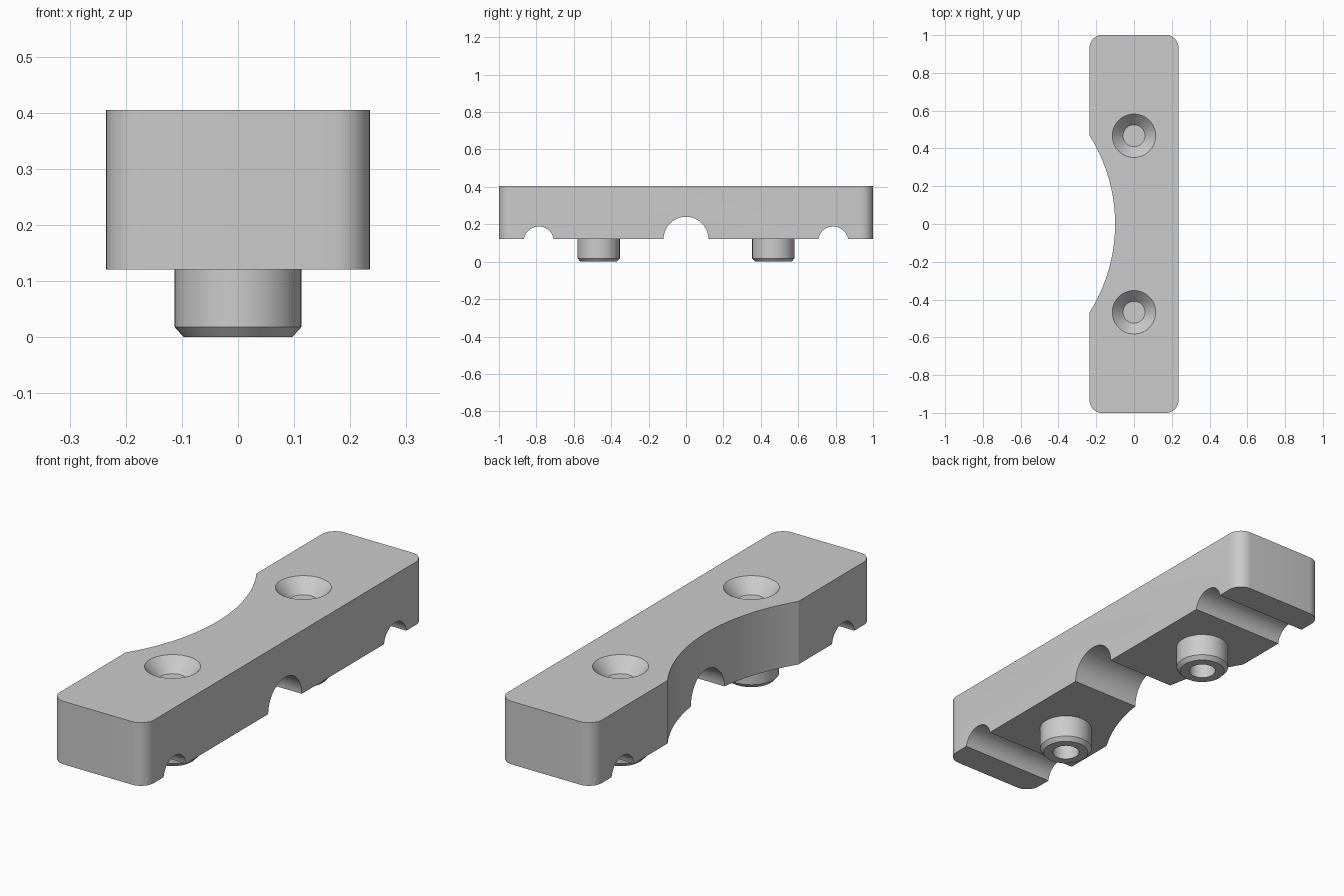
import bpy, bmesh, math
from mathutils import Matrix, Vector

if "Cube" in bpy.data.objects:
    bpy.data.objects.remove(bpy.data.objects["Cube"])

HALF_W, HALF_L = 0.235, 1.0
BOTTOM, TOP = 0.12, 0.405
PIN_Y, BORE = 0.467, 0.058
SEGS = 64

grey = bpy.data.materials.new("plain grey")
grey.use_nodes = True
colour = (0.6, 0.6, 0.6, 1)
grey.diffuse_color = colour
grey.node_tree.nodes["Principled BSDF"].inputs["Base Color"].default_value = colour


def make_object(name, bm):
    mesh = bpy.data.meshes.new(name)
    bm.to_mesh(mesh)
    bm.free()
    mesh.materials.append(grey)
    obj = bpy.data.objects.new(name, mesh)
    bpy.context.collection.objects.link(obj)
    return obj


def activate(obj):
    bpy.ops.object.select_all(action="DESELECT")
    obj.select_set(True)
    bpy.context.view_layer.objects.active = obj


def smooth(obj):
    activate(obj)
    bpy.ops.object.shade_smooth_by_angle(angle=math.radians(30))


def arc(cx, cy, r, start, end, steps):
    angles = [start + (end - start) * i / steps for i in range(steps + 1)]
    return [(cx + r * math.cos(a), cy + r * math.sin(a)) for a in angles]


def cut(target, r1, r2, depth, matrix):
    """Subtract a cylinder or cone from the target."""
    bm = bmesh.new()
    bmesh.ops.create_cone(bm, cap_ends=True, segments=SEGS, radius1=r1,
                          radius2=r2, depth=depth, matrix=matrix)
    cutter = make_object("cutter", bm)
    cutter.hide_render = True
    mod = target.modifiers.new("cut", "BOOLEAN")
    mod.operation, mod.solver, mod.object = "DIFFERENCE", "EXACT", cutter
    activate(target)
    bpy.ops.object.modifier_apply(modifier=mod.name)
    bpy.data.objects.remove(cutter)


def lathe(name, profile, y):
    """Sweep an (r, z) profile around a vertical axis."""
    bm = bmesh.new()
    rings = [[bm.verts.new((r * math.cos(2 * math.pi * i / SEGS),
                            y + r * math.sin(2 * math.pi * i / SEGS), z))
              for i in range(SEGS)] for r, z in profile]
    for low, high in zip(rings, rings[1:]):
        for i in range(SEGS):
            j = (i + 1) % SEGS
            bm.faces.new((low[i], low[j], high[j], high[i]))
    return make_object(name, bm)


# Bar outline: rounded corners and a broad arc scooped from the -x side
radius = 0.065
cx, cy = HALF_W - radius, HALF_L - radius
quarter = math.pi / 2
outline = []
outline += arc(cx, -cy, radius, -quarter, 0, 10)
outline += arc(cx, cy, radius, 0, quarter, 10)
outline += arc(-cx, cy, radius, quarter, 2 * quarter, 10)
depth = 0.135
scoop = (PIN_Y ** 2 + depth ** 2) / (2 * depth)
swing = math.asin(PIN_Y / scoop)
outline += arc(depth - HALF_W - scoop, 0, scoop, swing, -swing, 40)
outline += arc(-cx, -cy, radius, 2 * quarter, 3 * quarter, 10)

bm = bmesh.new()
base = bm.faces.new([bm.verts.new((x, y, BOTTOM)) for x, y in outline])
raised = bmesh.ops.extrude_face_region(bm, geom=[base])["geom"]
bmesh.ops.translate(bm, vec=Vector((0, 0, TOP - BOTTOM)),
                    verts=[g for g in raised if isinstance(g, bmesh.types.BMVert)])
bmesh.ops.recalc_face_normals(bm, faces=bm.faces)
bar = make_object("clamp_bar", bm)

# Cross grooves under the bar
along_x = Matrix.Rotation(quarter, 4, "Y")
for y, z, r in ((0, BOTTOM, 0.12), (0.787, 0.107, 0.081), (-0.787, 0.107, 0.081)):
    cut(bar, r, r, 1, Matrix.Translation((0, y, z)) @ along_x)

# Countersinks, blind bores and the hollow chamfered pins
for side, y in (("back", PIN_Y), ("front", -PIN_Y)):
    cut(bar, BORE, 0.1245, 0.07, Matrix.Translation((0, y, 0.38)))
    cut(bar, BORE, BORE, 0.285, Matrix.Translation((0, y, 0.1925)))
    pin = lathe(side + "_locating_pin",
                [(BORE, BOTTOM), (BORE, 0), (0.097, 0), (0.113, 0.018), (0.113, BOTTOM)], y)
    smooth(pin)

smooth(bar)
